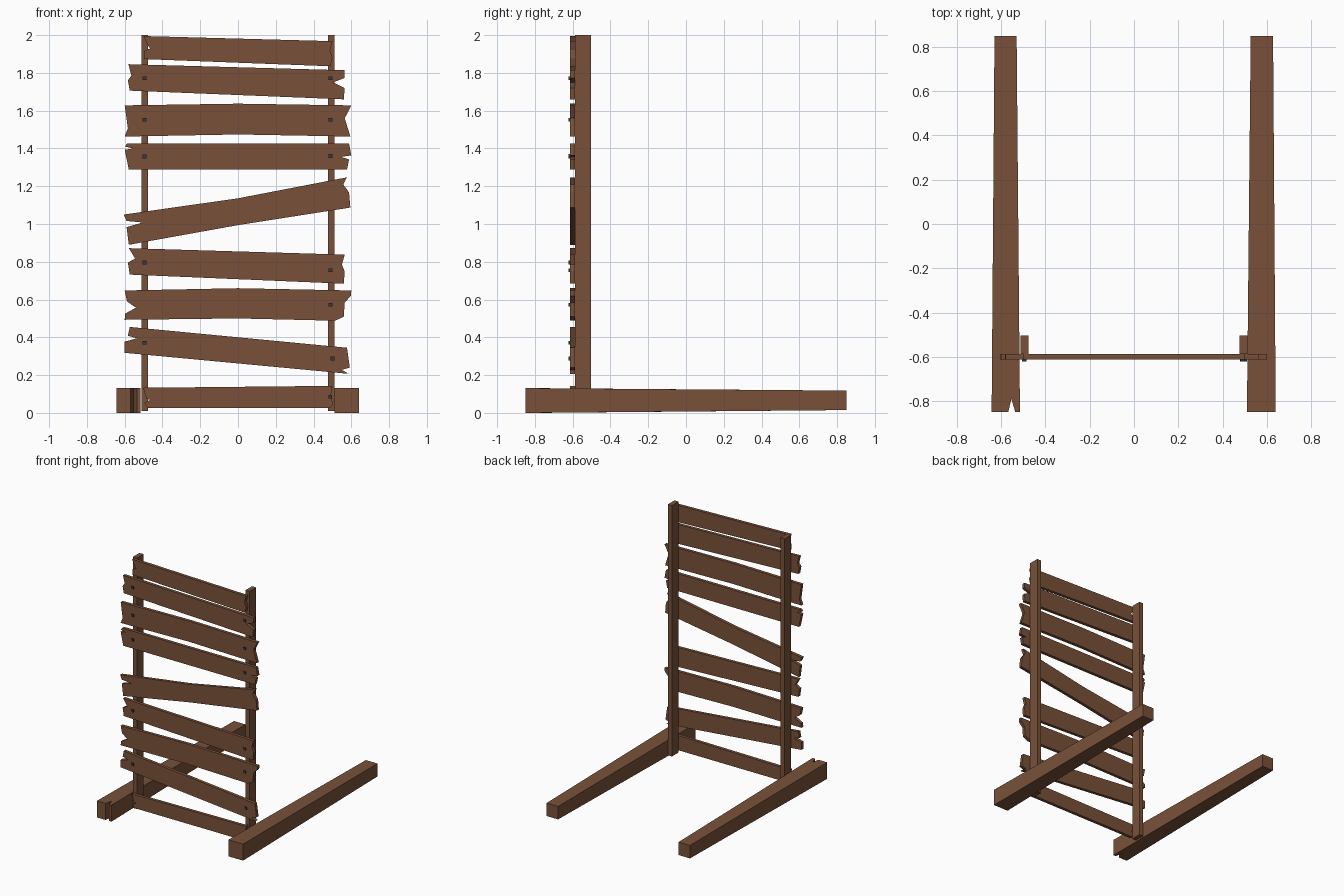
import bpy, bmesh


def material(name, rgb):
    m = bpy.data.materials.new(name)
    m.diffuse_color = (*rgb, 1)
    return m


WOOD = material("weathered brown wood", (0.19, 0.083, 0.042))
IRON = material("dark iron", (0.04, 0.04, 0.045))


def finish(name, bm, mat):
    bmesh.ops.recalc_face_normals(bm, faces=bm.faces)
    me = bpy.data.meshes.new(name)
    bm.to_mesh(me)
    bm.free()
    me.materials.append(mat)
    ob = bpy.data.objects.new(name, me)
    bpy.context.collection.objects.link(ob)
    return ob


def prism(name, bottom, top, mat):
    """Solid between two matching loops of 3D points."""
    bm = bmesh.new()
    a = [bm.verts.new(p) for p in bottom]
    b = [bm.verts.new(p) for p in top]
    bm.faces.new(a)
    bm.faces.new(b)
    for i in range(len(a)):
        j = (i + 1) % len(a)
        bm.faces.new((a[i], a[j], b[j], b[i]))
    return finish(name, bm, mat)


def box(name, x0, x1, y0, y1, z0, z1, mat):
    base = [(x0, y0), (x1, y0), (x1, y1), (x0, y1)]
    return prism(name, [(*p, z0) for p in base], [(*p, z1) for p in base], mat)


def plank(name, left, right, mid=None):
    """Board from its broken ends (top to bottom) and optional mid bend."""
    loop = list(left)
    if mid:
        loop.append((0, mid[1]))
    loop += list(reversed(right))
    if mid:
        loop.append((0, mid[0]))
    prism(name, [(x, -0.613, z) for x, z in loop],
          [(x, -0.588, z) for x, z in loop], WOOD)


# Uprights
for side, s in (("left", -1), ("right", 1)):
    x0, x1 = sorted((s * 0.476, s * 0.512))
    box(side + "_post", x0, x1, -0.587, -0.504, 0.01, 2.0, WOOD)

# Tapered ground beams, the left one with a split in its front end
for side, s in (("left", -1), ("right", 1)):
    front = [(-0.643, -0.85), (-0.568, -0.85), (-0.554, -0.79),
             (-0.536, -0.85), (-0.515, -0.85)]
    if s > 0:
        front = [(0.51, -0.85), (0.64, -0.85)]
    back = [(-0.53, 0.85), (-0.63, 0.85)] if s < 0 else [(0.628, 0.85), (0.527, 0.85)]
    loop = front + back
    prism(side + "_ground_beam",
          [(x, y, 0.015 if y > 0 else 0) for x, y in loop],
          [(x, y, 0.118 if y > 0 else 0.131) for x, y in loop], WOOD)

# Boards, top to bottom
plank("board_1",
      [(-.50, 1.995), (-.48, 1.95), (-.465, 1.93), (-.497, 1.915), (-.497, 1.873)],
      [(.50, 1.968), (.487, 1.92), (.50, 1.88), (.49, 1.835)])
plank("board_2",
      [(-.58, 1.846), (-.565, 1.785), (-.583, 1.76), (-.573, 1.706)],
      [(.565, 1.814), (.565, 1.773), (.503, 1.75), (.565, 1.72), (.56, 1.66)])
plank("board_3",
      [(-.60, 1.628), (-.583, 1.507), (-.60, 1.463)],
      [(.60, 1.628), (.565, 1.56), (.595, 1.463)], (1.637, 1.474))
plank("board_4",
      [(-.588, 1.426), (-.598, 1.41), (-.555, 1.40), (-.60, 1.393), (-.578, 1.288)],
      [(.588, 1.426), (.60, 1.363), (.545, 1.355), (.588, 1.342), (.577, 1.288)])
plank("board_5",
      [(-.605, 1.05), (-.59, 1.016), (-.505, 1.008), (-.59, .983), (-.578, .89)],
      [(.577, 1.247), (.557, 1.21), (.588, 1.167), (.595, 1.087)], (1.136, .994))
plank("board_6",
      [(-.578, .872), (-.545, .817), (-.583, .796), (-.573, .732)],
      [(.565, .838), (.55, .785), (.565, .748), (.56, .684)])
plank("board_7",
      [(-.60, .648), (-.588, .59), (-.54, .557), (-.598, .525), (-.60, .493)],
      [(.60, .648), (.598, .62), (.565, .584), (.56, .51), (.515, .488)], (.66, .50))
plank("board_8",
      [(-.573, .455), (-.583, .408), (-.535, .395), (-.60, .377), (-.60, .318)],
      [(.577, .345), (.592, .24), (.55, .228), (.585, .207)])
plank("board_9",
      [(-.503, .133), (-.485, .075), (-.465, .069), (-.495, .053), (-.478, .027)],
      [(.50, .143), (.492, .095), (.503, .045), (.49, .027)])

# Nail heads
nails = [(-.495, 1.772), (.49, 1.772), (-.495, 1.552), (.49, 1.552),
         (-.495, 1.358), (.49, 1.36), (-.495, .796), (.49, .755),
         (.49, .573), (-.495, .371), (.50, .288), (.488, .085)]
for i, (x, z) in enumerate(nails):
    box(f"nail_{i + 1}", x - .01, x + .01, -0.621, -0.605, z - .01, z + .01, IRON)
